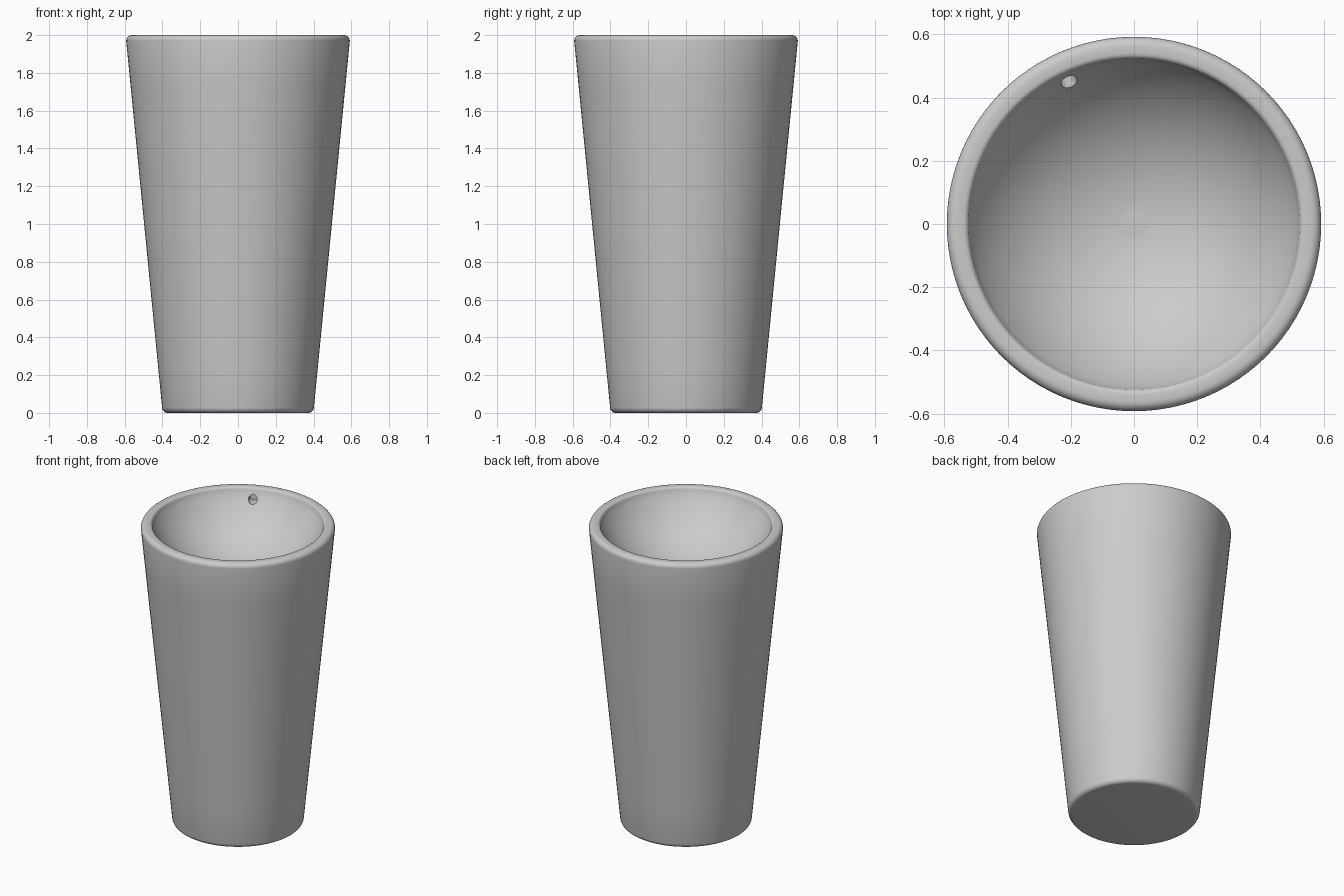
import bpy, bmesh, math
from mathutils import Vector

if "Cube" in bpy.data.objects:
    bpy.data.objects.remove(bpy.data.objects["Cube"])

SEG = 96
ceramic = bpy.data.materials.new("grey_ceramic")
ceramic.diffuse_color = (0.6, 0.6, 0.6, 1)
ceramic.use_nodes = True
ceramic.node_tree.nodes["Principled BSDF"].inputs["Base Color"].default_value = ceramic.diffuse_color


def arc(cx, cz, r, a0, a1, n):
    """Points on a circular arc, angles in degrees."""
    angles = [math.radians(a0 + (a1 - a0) * i / n) for i in range(n + 1)]
    return [(cx + r * math.cos(a), cz + r * math.sin(a)) for a in angles]


def lathe(name, profile):
    """Spin a (radius, height) profile about z; end points are capped."""
    bm = bmesh.new()
    rings = []
    for r, z in profile:
        rings.append([bm.verts.new((r * math.cos(2 * math.pi * i / SEG),
                                    r * math.sin(2 * math.pi * i / SEG), z))
                      for i in range(SEG)])
    for a, b in zip(rings, rings[1:]):
        for i in range(SEG):
            j = (i + 1) % SEG
            bm.faces.new((a[i], a[j], b[j], b[i]))
    bm.faces.new(rings[0][::-1])
    bm.faces.new(rings[-1])
    bmesh.ops.recalc_face_normals(bm, faces=bm.faces)
    mesh = bpy.data.meshes.new(name)
    bm.to_mesh(mesh)
    bm.free()
    obj = bpy.data.objects.new(name, mesh)
    mesh.materials.append(ceramic)
    bpy.context.collection.objects.link(obj)
    return obj


def smooth(obj):
    bpy.ops.object.select_all(action='DESELECT')
    obj.select_set(True)
    bpy.context.view_layer.objects.active = obj
    bpy.ops.object.shade_smooth_by_angle(angle=math.radians(35))


# Tapered body, rounded foot and rim, spherical bowl
BOWL_R, EDGE_R, EDGE_Z, DRAIN_R = 0.585, 0.522, 1.982, 0.045
bowl_cz = EDGE_Z + math.sqrt(BOWL_R ** 2 - EDGE_R ** 2)
edge_a = math.degrees(math.asin(EDGE_R / BOWL_R))
drain_a = math.degrees(math.asin(DRAIN_R / BOWL_R))
profile = arc(0.372, 0.03, 0.03, -90, -5, 6)
r0, z0, r1, z1 = 0.402, 0.03, 0.592, 1.97
profile += [(r0 + (r1 - r0) * t / 8, z0 + (z1 - z0) * t / 8) for t in range(1, 8)]
profile += arc(r1 - 0.03, z1, 0.03, 0, 90, 6)
profile += arc(0.54, 1.982, 0.018, 90, 180, 4)[:-1]
profile += arc(0, bowl_cz, BOWL_R, -90 + edge_a, -90 + drain_a, 20)
basin = lathe("pedestal_basin", profile)

# Overflow hole cut into the bowl wall
direction = Vector((-0.205, 0.45, 0)).normalized()
bpy.ops.mesh.primitive_cylinder_add(
    vertices=32, radius=0.027, depth=0.14,
    location=direction * 0.475 + Vector((0, 0, 1.935)),
    rotation=direction.to_track_quat('Z', 'Y').to_euler())
cutter = bpy.context.object
cutter.name = "overflow_cutter"
cutter.data.materials.append(ceramic)
cutter.hide_render = True
mod = basin.modifiers.new("overflow_hole", 'BOOLEAN')
mod.operation = 'DIFFERENCE'
mod.solver = 'EXACT'
mod.object = cutter
bpy.context.view_layer.objects.active = basin
bpy.ops.object.modifier_apply(modifier=mod.name)
bpy.data.objects.remove(cutter)
smooth(basin)

# Drain plug resting on the bowl bottom
floor_z = profile[-1][1]
plug = lathe("drain_plug", [(DRAIN_R, floor_z - 0.01), (DRAIN_R, floor_z + 0.003)])
smooth(plug)
